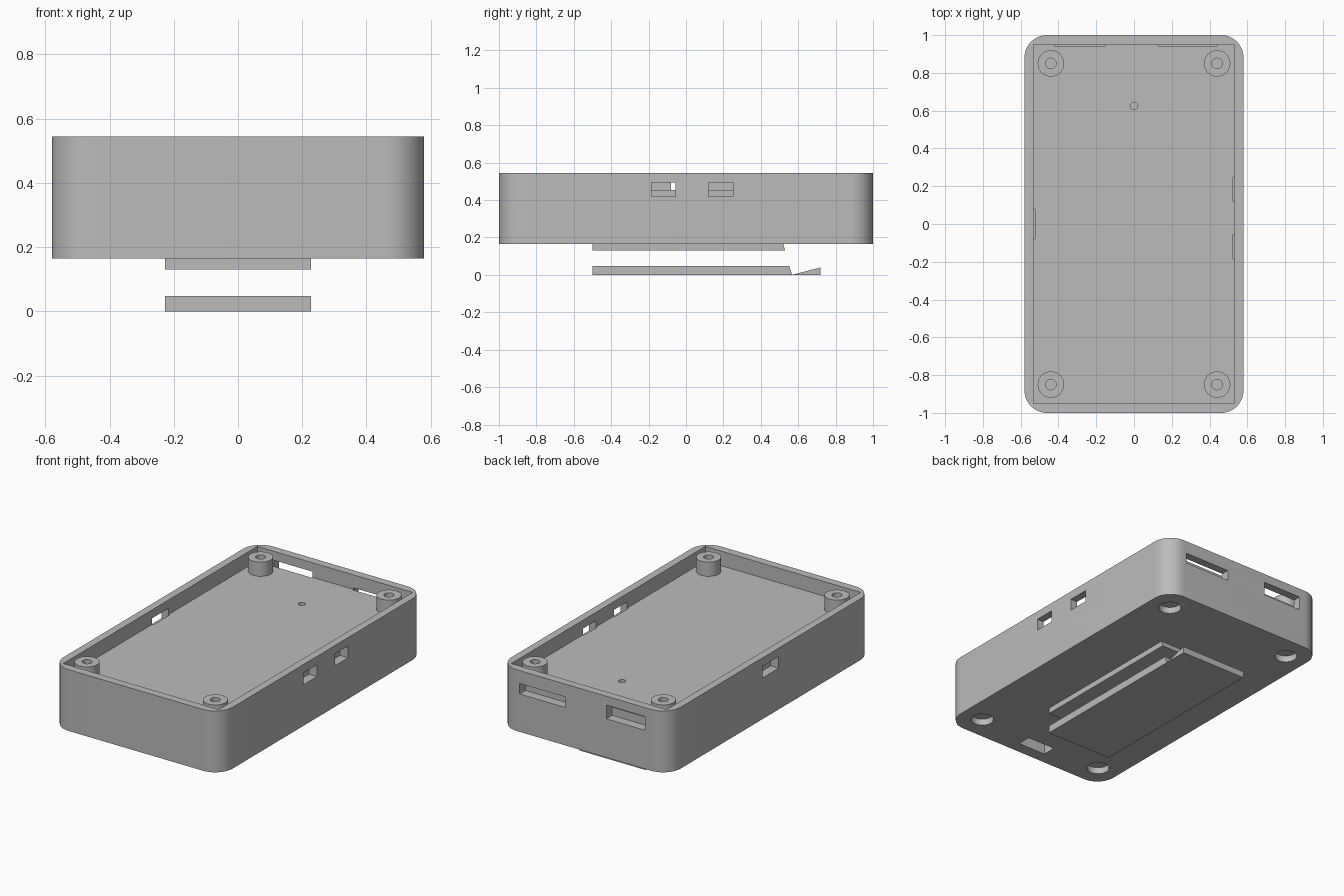
import bpy, bmesh, math
from mathutils import Matrix

if "Cube" in bpy.data.objects:
    bpy.data.objects.remove(bpy.data.objects["Cube"])

plastic = bpy.data.materials.new("grey_plastic")
plastic.diffuse_color = (0.5, 0.5, 0.5, 1)
plastic.use_nodes = True
plastic.node_tree.nodes["Principled BSDF"].inputs["Base Color"].default_value = plastic.diffuse_color


def add_object(name, bm):
    bmesh.ops.recalc_face_normals(bm, faces=bm.faces)
    mesh = bpy.data.meshes.new(name)
    bm.to_mesh(mesh)
    bm.free()
    mesh.materials.append(plastic)
    obj = bpy.data.objects.new(name, mesh)
    bpy.context.collection.objects.link(obj)
    return obj


def box(name, x0, x1, y0, y1, z0, z1, radius=0):
    bm = bmesh.new()
    bmesh.ops.create_cube(bm, size=1)
    for v in bm.verts:
        v.co.x = x1 if v.co.x > 0 else x0
        v.co.y = y1 if v.co.y > 0 else y0
        v.co.z = z1 if v.co.z > 0 else z0
    if radius:
        upright = [e for e in bm.edges
                   if abs(e.verts[0].co.z - e.verts[1].co.z) > 0.01]
        bmesh.ops.bevel(bm, geom=upright, offset=radius, segments=14,
                        profile=0.5, affect='EDGES')
    return add_object(name, bm)


def cylinder(name, x, y, r, z0, z1, sides=40):
    bm = bmesh.new()
    bmesh.ops.create_cone(bm, cap_ends=True, segments=sides, radius1=r,
                          radius2=r, depth=z1 - z0,
                          matrix=Matrix.Translation((x, y, (z0 + z1) / 2)))
    return add_object(name, bm)


def plate(name, profile, half_width):
    """Extrude a (y, z) side profile across x."""
    bm = bmesh.new()
    face = bm.faces.new([bm.verts.new((-half_width, y, z)) for y, z in profile])
    ext = bmesh.ops.extrude_face_region(bm, geom=[face])
    for g in ext["geom"]:
        if isinstance(g, bmesh.types.BMVert):
            g.co.x = half_width
    return add_object(name, bm)


def boolean(target, tool, operation):
    mod = target.modifiers.new("bool", 'BOOLEAN')
    mod.operation = operation
    mod.solver = 'EXACT'
    mod.object = tool
    bpy.context.view_layer.objects.active = target
    bpy.ops.object.modifier_apply(modifier=mod.name)
    bpy.data.objects.remove(tool)


BOTTOM, FLOOR, RIM = 0.165, 0.455, 0.545

# Case body with rounded upright corners and a shallow open tray on top
case = box("case_body", -0.58, 0.58, -1, 1, BOTTOM, RIM, radius=0.12)
boolean(case, box("tray", -0.533, 0.533, -0.95, 0.95, FLOOR, 0.7), 'DIFFERENCE')

# Corner screw posts, their screw holes and the recesses underneath
for sx in (-1, 1):
    for sy in (-1, 1):
        x, y = 0.44 * sx, 0.85 * sy
        boolean(case, cylinder("post", x, y, 0.07, 0.40, RIM - 0.002), 'UNION')
        boolean(case, cylinder("screw_hole", x, y, 0.028, 0.27, 0.7, 24), 'DIFFERENCE')
        boolean(case, cylinder("foot_recess", x, y, 0.065, 0.1, BOTTOM + 0.04), 'DIFFERENCE')

# Connector openings in the walls, cable hole in the floor, slot underneath
openings = [
    (0.525, 0.7, -0.185, -0.055, 0.42, 0.493),
    (0.525, 0.7, 0.12, 0.25, 0.42, 0.493),
    (-0.7, -0.525, -0.08, 0.08, 0.42, 0.493),
    (0.126, 0.44, 0.943, 1.1, 0.40, 0.465),
    (-0.42, -0.154, 0.943, 1.1, 0.405, 0.49),
    (-0.095, 0.095, -0.925, -0.84, 0.1, 0.36),
]
for dims in openings:
    boolean(case, box("opening", *dims), 'DIFFERENCE')
boolean(case, cylinder("cable_hole", 0, 0.625, 0.02, 0.3, 0.7, 24), 'DIFFERENCE')

# Raised battery plate under the case
battery_plate = plate("battery_plate", [(-0.5, 0.13), (0.53, 0.13),
                                        (0.52, BOTTOM), (-0.5, BOTTOM)], 0.227)

# Loose battery door with a wedge-shaped clip past a V groove
battery_door = plate("battery_door", [(-0.5, 0), (0.72, 0), (0.72, 0.04),
                                      (0.578, 0.003), (0.566, 0.003),
                                      (0.553, 0.047), (-0.5, 0.047)], 0.227)

# Smooth the round surfaces, keep the edges crisp
bpy.ops.object.select_all(action='DESELECT')
case.select_set(True)
bpy.context.view_layer.objects.active = case
bpy.ops.object.shade_smooth_by_angle(angle=math.radians(30))
